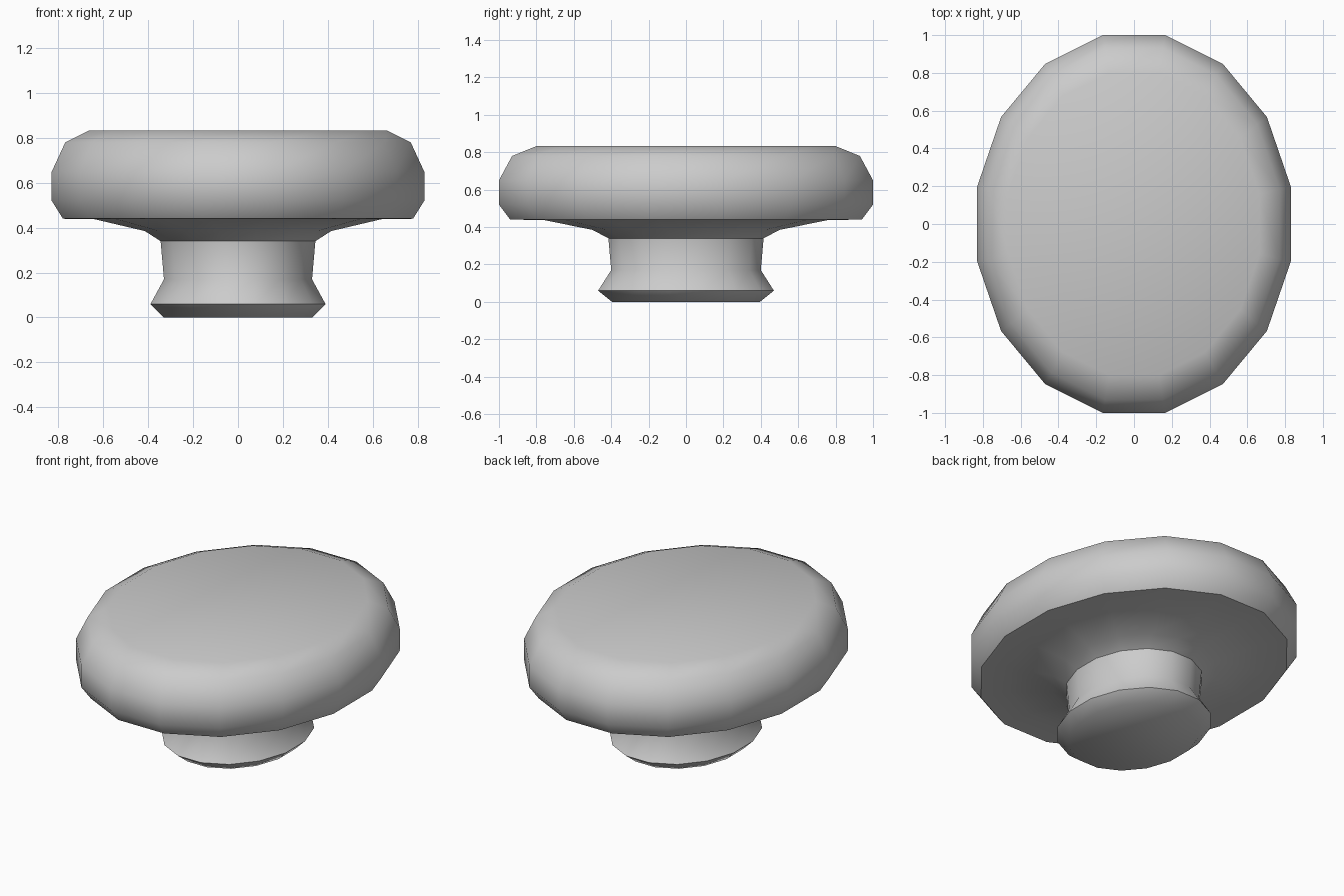
import bpy, bmesh, math

if "Cube" in bpy.data.objects:
    bpy.data.objects.remove(bpy.data.objects["Cube"])

SIDES = 16
grey = bpy.data.materials.new("plain grey")
grey.diffuse_color = (0.6, 0.6, 0.6, 1)
grey.use_nodes = True
grey.node_tree.nodes["Principled BSDF"].inputs["Base Color"].default_value = grey.diffuse_color

# Knob profile: half width in x, half depth in y, height
PROFILE = [
    (0.33, 0.395, 0.0), (0.39, 0.47, 0.06), (0.33, 0.40, 0.17),      # foot and waist
    (0.345, 0.415, 0.34), (0.415, 0.50, 0.385), (0.64, 0.76, 0.438),  # neck flare
    (0.78, 0.94, 0.44), (0.83, 1.0, 0.52), (0.83, 1.0, 0.65),         # cap side
    (0.77, 0.93, 0.78), (0.665, 0.80, 0.833),                         # rounded top
]


def ring(bm, rx, ry, z):
    """Oval ring whose flat sides face the axes."""
    k = math.cos(math.pi / SIDES)
    angles = [(i + 0.5) * 2 * math.pi / SIDES for i in range(SIDES)]
    return [bm.verts.new((rx / k * math.cos(a), ry / k * math.sin(a), z)) for a in angles]


# Oval knob: rings bridged from foot to cap, closed at both ends
bm = bmesh.new()
rings = [ring(bm, *p) for p in PROFILE]
for low, high in zip(rings, rings[1:]):
    for i in range(SIDES):
        j = (i + 1) % SIDES
        bm.faces.new((low[i], low[j], high[j], high[i]))
bm.faces.new(rings[0][::-1])
bm.faces.new(rings[-1])
mesh = bpy.data.meshes.new("oval_knob")
bm.to_mesh(mesh)
bm.free()
mesh.materials.append(grey)
knob = bpy.data.objects.new("oval_knob", mesh)
bpy.context.collection.objects.link(knob)

# Smooth shading with crisp cap rim and foot edge
bpy.context.view_layer.objects.active = knob
knob.select_set(True)
bpy.ops.object.shade_smooth_by_angle(angle=math.radians(51))
